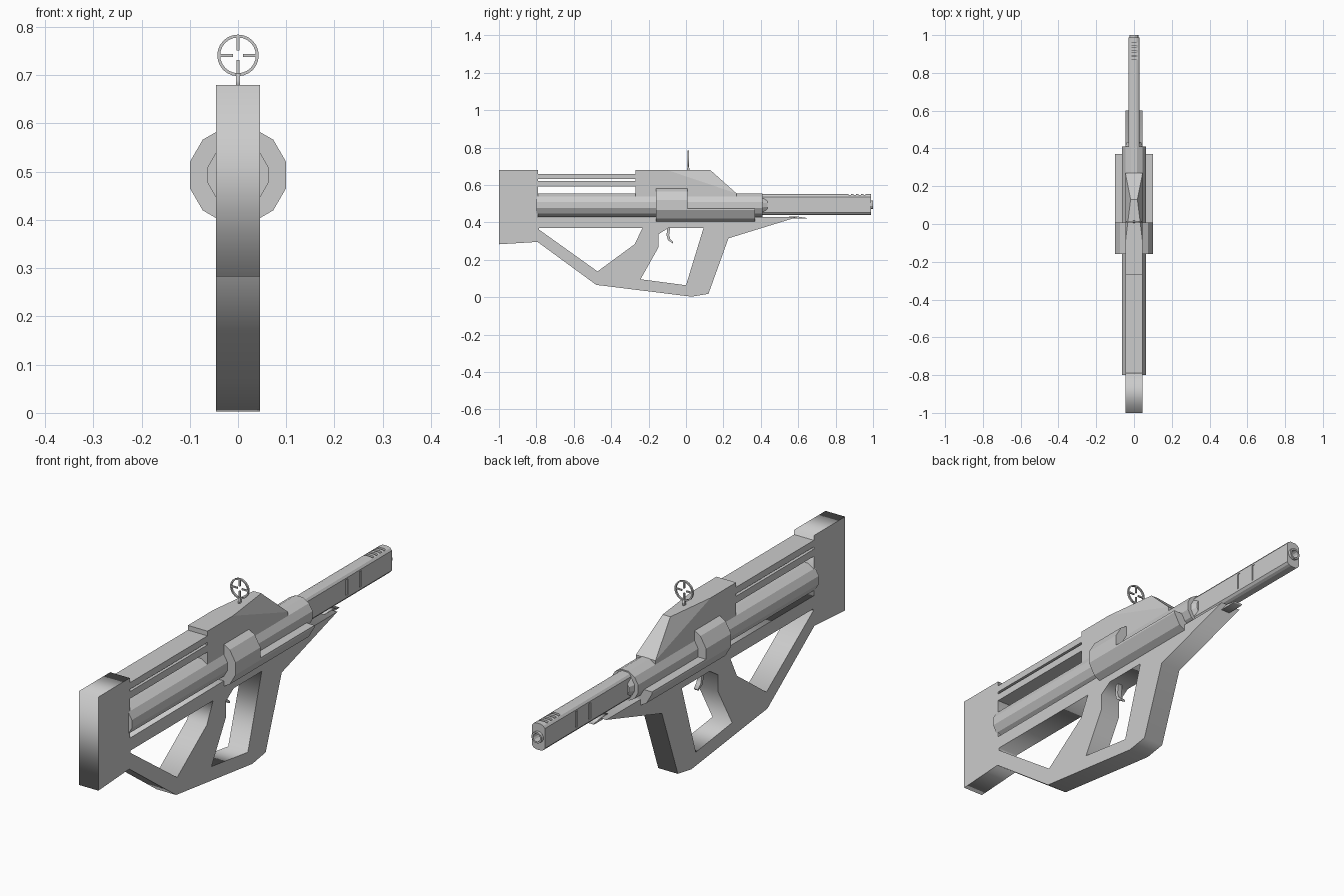
import bpy, bmesh
from math import cos, sin, radians, pi
from mathutils import Matrix, Vector

if "Cube" in bpy.data.objects:
    bpy.data.objects.remove(bpy.data.objects["Cube"])


def link(name, mesh):
    ob = bpy.data.objects.new(name, mesh)
    bpy.context.collection.objects.link(ob)
    return ob


def side_plate(name, loops, half):
    """Extrude side-view (y, z) outlines across x; extra loops become holes."""
    cu = bpy.data.curves.new(name, 'CURVE')
    cu.dimensions = '2D'
    cu.fill_mode = 'BOTH'
    cu.extrude = half
    for pts in loops:
        sp = cu.splines.new('POLY')
        sp.points.add(len(pts) - 1)
        for p, (y, z) in zip(sp.points, pts):
            p.co = (y, z, 0, 1)
        sp.use_cyclic_u = True
    tmp = link(name + "_outline", cu)
    bpy.context.view_layer.update()
    dg = bpy.context.evaluated_depsgraph_get()
    me = bpy.data.meshes.new_from_object(tmp.evaluated_get(dg))
    bpy.data.objects.remove(tmp)
    me.transform(Matrix(((0, 0, 1, 0), (1, 0, 0, 0), (0, 1, 0, 0), (0, 0, 0, 1))))
    return link(name, me)


def loft(name, sections):
    """Join (y, [(x, z), ...]) cross-sections along the gun and cap the ends."""
    bm = bmesh.new()
    rings = [[bm.verts.new((x, y, z)) for x, z in pts] for y, pts in sections]
    for a, b in zip(rings, rings[1:]):
        for i in range(len(a)):
            j = (i + 1) % len(a)
            bm.faces.new((a[i], a[j], b[j], b[i]))
    bm.faces.new(rings[0])
    bm.faces.new(rings[-1])
    bmesh.ops.recalc_face_normals(bm, faces=bm.faces)
    me = bpy.data.meshes.new(name)
    bm.to_mesh(me)
    bm.free()
    return link(name, me)


def rect(hx, z0, z1):
    return [(-hx, z0), (hx, z0), (hx, z1), (-hx, z1)]


def box(name, hx, y0, y1, z0, z1):
    return loft(name, [(y0, rect(hx, z0, z1)), (y1, rect(hx, z0, z1))])


def ngon(r, zc=0.493, n=12):
    return [(r * cos((i + .5) * 2 * pi / n), zc + r * sin((i + .5) * 2 * pi / n)) for i in range(n)]


def cut(ob, cutters):
    for c in cutters:
        m = ob.modifiers.new("cut", 'BOOLEAN')
        m.operation = 'DIFFERENCE'
        m.solver = 'EXACT'
        m.object = c
    bpy.context.view_layer.update()
    dg = bpy.context.evaluated_depsgraph_get()
    me = bpy.data.meshes.new_from_object(ob.evaluated_get(dg))
    ob.modifiers.clear()
    ob.data = me
    for c in cutters:
        bpy.data.objects.remove(c)


W = 0.046

# Butt block and the two upper rails
side_plate("butt_block", [[(-1, .283), (-.79, .296), (-.79, .68), (-1, .68)]], W)
box("upper_rail", W, -.8, -.26, .632, .66)
box("lower_rail", W, -.8, -.26, .592, .622)

# Skeleton frame with rear opening and grip opening
outer = [(-.82, .425), (.6, .43), (.227, .315), (.12, .018), (.03, .003),
         (-.48, .066), (-.82, .315)]
rear_hole = [(-.785, .371), (-.232, .371), (-.275, .283), (-.473, .138), (-.785, .361)]
grip_hole = [(-.094, .371), (.094, .371), (0, .064), (-.243, .096), (-.147, .267), (-.147, .336)]
side_plate("skeleton_frame", [outer, rear_hole, grip_hole], W)
side_plate("frame_tip", [[(.55, .431), (.6, .431), (.65, .423), (.64, .42), (.55, .42)]], .02)

# Upper receiver: profile prism whose top narrows at the start of the nose slope
receiver = [(-.27, .51), (-.27, .68), (-.1, .68), (.13, .68), (.27, .555), (.27, .51)]
bm = bmesh.new()
sides = []
for s in (-1, 1):
    sides.append([bm.verts.new((s * (.018 if i == 3 else W), y, z))
                  for i, (y, z) in enumerate(receiver)])
for v in sides:
    bm.faces.new((v[2], v[3], v[4]))
    bm.faces.new((v[0], v[1], v[2], v[4], v[5]))
for i in range(6):
    j = (i + 1) % 6
    bm.faces.new((sides[0][i], sides[0][j], sides[1][j], sides[1][i]))
bmesh.ops.recalc_face_normals(bm, faces=bm.faces)
me = bpy.data.meshes.new("upper_receiver")
bm.to_mesh(me)
bm.free()
link("upper_receiver", me)

# Main tube with tapered front end, 12-sided collar and lower half shell
loft("main_tube", [(-.8, ngon(.065)), (.41, ngon(.065))])
loft("tube_front_taper", [(.4, ngon(.052)), (.435, ngon(.038))])
loft("collar", [(-.16, ngon(.1035)), (.008, ngon(.1035))])
shell = [p for p in ngon(.1035) if p[1] < .475]
shell = [(-.1, .475)] + shell + [(.1, .475)]
loft("half_shell", [(.0, shell), (.37, shell)])

# Barrel with rounded top and bottom, side grooves, top vents and bore
right = [(.012, .439), (.023, .444), (.03, .453), (.03, .537), (.023, .546), (.012, .551)]
section = right + [(-x, z) for x, z in reversed(right)]
barrel = loft("barrel", [(.38, section), (.988, section)])
cutters = [loft("bore", [(.9, ngon(.017, .495)), (1.02, ngon(.017, .495))])]
for i in range(4):
    y = .87 + i * .026
    cutters.append(box("vent", .02, y, y + .013, .542, .57))
for y in (.68, .77):
    for s in (-1, 1):
        g = box("groove", .004, y, y + .014, .462, .53)
        g.data.transform(Matrix.Translation((s * .031, 0, 0)))
        cutters.append(g)
cut(barrel, cutters)

# Muzzle ring
ring = loft("muzzle_ring", [(.975, ngon(.024, .495)), (1.0, ngon(.024, .495))])
cut(ring, [loft("bore", [(.9, ngon(.017, .495)), (1.02, ngon(.017, .495))])])

# Trigger: curved strip
front = [(-.1, .38), (-.104, .33), (-.096, .305), (-.07, .288)]
back = [(-.068, .296), (-.084, .311), (-.09, .332), (-.084, .38)]
side_plate("trigger", [front + back], .01)

# Ring sight with cross arms on a post
SZ = .741
rim = [[(r * cos(i * pi / 12), SZ + r * sin(i * pi / 12)) for i in range(24)] for r in (.043, .037)]
bm = bmesh.new()
loops = [[bm.verts.new((x, y, z)) for x, z in rim[k]]
         for k, y in ((0, .008), (0, .016), (1, .016), (1, .008))]
for a, b in zip(loops, loops[1:] + loops[:1]):
    for i in range(24):
        j = (i + 1) % 24
        bm.faces.new((a[i], a[j], b[j], b[i]))
bmesh.ops.recalc_face_normals(bm, faces=bm.faces)
me = bpy.data.meshes.new("sight_ring")
bm.to_mesh(me)
bm.free()
link("sight_ring", me)
for k in range(4):
    arm = box("sight_arm", .003, .009, .015, .01, .04)
    arm.data.transform(Matrix.Translation((0, 0, SZ)) @ Matrix.Rotation(radians(90 * k), 4, 'Y'))
side_plate("sight_post", [[(.004, .67), (.02, .67), (.016, .703), (.008, .703)]], .004)
